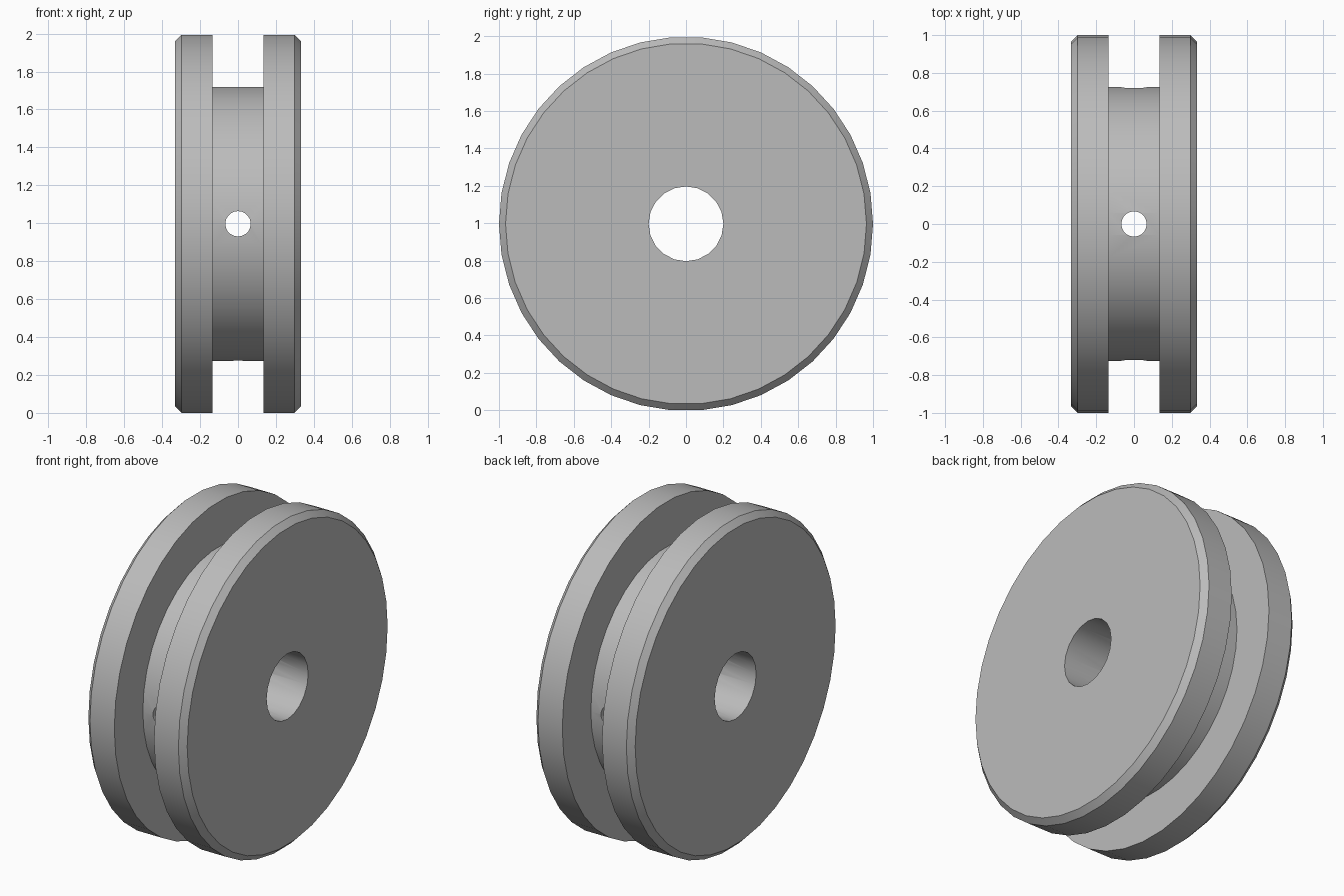
import bpy
import bmesh
from math import pi, radians
from mathutils import Matrix, Vector

SIDES = 38
CENTRE = Matrix.Translation((0, 0, 0.997))

default = bpy.data.objects.get("Cube")
if default:
    bpy.data.objects.remove(default, do_unlink=True)

grey = bpy.data.materials.new("plain grey")
grey.use_nodes = True
colour = (0.5, 0.5, 0.5, 1)
grey.diffuse_color = colour
grey.node_tree.nodes["Principled BSDF"].inputs["Base Color"].default_value = colour


def make_object(name, bm):
    bmesh.ops.recalc_face_normals(bm, faces=bm.faces)
    bm.transform(CENTRE)
    mesh = bpy.data.meshes.new(name)
    bm.to_mesh(mesh)
    bm.free()
    mesh.materials.append(grey)
    obj = bpy.data.objects.new(name, mesh)
    bpy.context.collection.objects.link(obj)
    return obj


def make_cutter(name, radius, sides, rotation):
    bm = bmesh.new()
    bmesh.ops.create_cone(bm, cap_ends=True, segments=sides, radius1=radius,
                          radius2=radius, depth=3, matrix=rotation)
    obj = make_object(name, bm)
    obj.hide_render = True
    return obj


# Grooved wheel: half profile (x, radius), mirrored, then spun about x
half = [(0.333, 0.965), (0.298, 1.0), (0.134, 1.0), (0.134, 0.725)]
profile = half + [(-x, r) for x, r in reversed(half)]
bm = bmesh.new()
rings = []
for x, r in profile:
    rings.append([bm.verts.new(Matrix.Rotation(2 * pi * i / SIDES, 3, 'X') @ Vector((x, r, 0)))
                  for i in range(SIDES)])
for a, b in zip(rings, rings[1:]):
    for i in range(SIDES):
        j = (i + 1) % SIDES
        bm.faces.new((a[i], a[j], b[j], b[i]))
bm.faces.new(rings[0])
bm.faces.new(rings[-1])
wheel = make_object("grooved_wheel", bm)

# Axle bore and two crossing pin holes through the hub
cutters = [
    make_cutter("axle_bore_cutter", 0.2, 20, Matrix.Rotation(pi / 2, 4, 'Y')),
    make_cutter("front_pin_hole_cutter", 0.067, 20, Matrix.Rotation(pi / 2, 4, 'X')),
    make_cutter("top_pin_hole_cutter", 0.067, 20, Matrix.Identity(4)),
]
bpy.ops.object.select_all(action='DESELECT')
bpy.context.view_layer.objects.active = wheel
wheel.select_set(True)
for cutter in cutters:
    cut = wheel.modifiers.new(cutter.name, 'BOOLEAN')
    cut.operation = 'DIFFERENCE'
    cut.solver = 'EXACT'
    cut.object = cutter
    bpy.ops.object.modifier_apply(modifier=cut.name)
for cutter in cutters:
    bpy.data.objects.remove(cutter, do_unlink=True)

bpy.ops.object.shade_smooth_by_angle(angle=radians(30))
